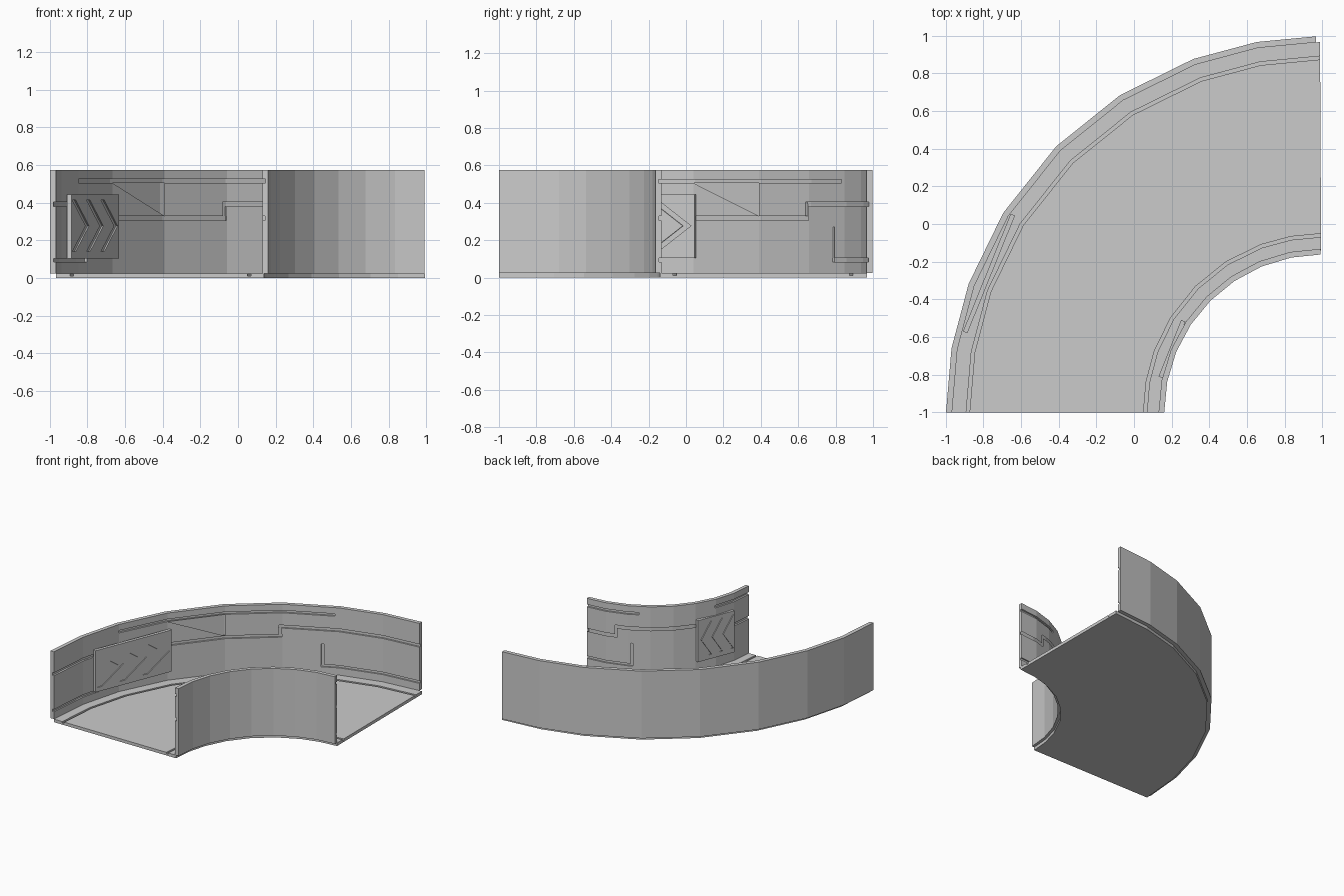
import bpy
import bmesh
from math import sin, cos, radians
from mathutils import Vector

if "Cube" in bpy.data.objects:
    bpy.data.objects.remove(bpy.data.objects["Cube"])

CX, CY = 0.9985, -1.0                                  # centre of the bend
OUTER = [0, 9.8, 20, 32, 45, 57.5, 70, 80, 89.1]       # facet angles, outer side
INNER = [i * 11.25 for i in range(8)] + [89.5]         # facet angles, inner side


def orient(ob):
    bm = bmesh.new()
    bm.from_mesh(ob.data)
    bmesh.ops.recalc_face_normals(bm, faces=bm.faces)
    bm.to_mesh(ob.data)
    bm.free()
    return ob


def make(name, verts, faces):
    me = bpy.data.meshes.new(name)
    me.from_pydata(verts, [], faces)
    ob = bpy.data.objects.new(name, me)
    bpy.context.collection.objects.link(ob)
    return orient(ob)


def polar(r, t, breaks):
    """Point at angle t on the flat facets of a polygonal arc."""
    i = 0
    while i < len(breaks) - 2 and t > breaks[i + 1]:
        i += 1
    a, b = breaks[i], breaks[i + 1]
    rr = r * cos(radians((b - a) / 2)) / cos(radians(t - (a + b) / 2))
    return CX - rr * cos(radians(t)), CY + rr * sin(radians(t))


def arc_block(name, r0, r1, t0, t1, z0, z1, breaks):
    ts = [t0] + [t for t in breaks[1:-1] if t0 + .01 < t < t1 - .01] + [t1]
    verts, faces = [], []
    for t in ts:
        for r, z in ((r0, z0), (r1, z0), (r1, z1), (r0, z1)):
            verts.append((*polar(r, t, breaks), z))
    for i in range(len(ts) - 1):
        a = i * 4
        for k in range(4):
            m = (k + 1) % 4
            faces.append((a + k, a + m, a + 4 + m, a + 4 + k))
    n = len(verts)
    faces += [(3, 2, 1, 0), (n - 4, n - 3, n - 2, n - 1)]
    return make(name, verts, faces)


def carve(ob, cutters):
    for c in cutters:
        m = ob.modifiers.new("cut", 'BOOLEAN')
        m.operation, m.solver, m.object = 'DIFFERENCE', 'EXACT', c
    dg = bpy.context.evaluated_depsgraph_get()
    me = bpy.data.meshes.new_from_object(ob.evaluated_get(dg))
    ob.modifiers.clear()
    ob.data = me
    for c in cutters:
        bpy.data.objects.remove(c)


def wall(name, r0, r1, cut0, cut1, breaks, grooves):
    """Curved wall; each cutter differs slightly in depth so no two are coplanar."""
    ob = arc_block(name, r0, r1, breaks[0], breaks[-1], .025, .575, breaks)
    carve(ob, [arc_block("cutter", cut0 + .0004 * i, cut1 - .0004 * i, *g, breaks)
               for i, g in enumerate(grooves)])


def prism(name, outline, p0, u, n, d0, d1):
    """Extrude a (length, height) outline along n, in a vertical plane."""
    k = len(outline)
    verts = [p0 + u * x + n * d + Vector((0, 0, z)) for d in (d0, d1) for x, z in outline]
    faces = [tuple(range(k)), tuple(range(k, 2 * k))]
    faces += [(i, (i + 1) % k, k + (i + 1) % k, k + i) for i in range(k)]
    return make(name, verts, faces)


def sign(name, a, b, side):
    """Flat plate with three recessed chevrons pointing from a to b."""
    p0, p1 = Vector((*a, 0)), Vector((*b, 0))
    length = (p1 - p0).length
    u = (p1 - p0).normalized()
    n = Vector((u.y, -u.x, 0)) * side
    ob = prism(name, [(0, .105), (length, .105), (length, .445), (0, .445)], p0, u, n, -.025, 0)
    cuts = []
    for i in range(3):
        s, tip, w = (.02 + .3 * i) * length, (.37 + .3 * i) * length, .07 * length
        pts = [(s, .14), (s + w, .14), (tip, .277), (s + w, .414), (s, .414), (tip - w, .277)]
        cuts.append(prism("cutter", pts, p0, u, n, -.008, .02))
    carve(ob, cuts)


# floor with a groove along each wall
floor = arc_block("floor", .86, 1.965, 0, 89.7, 0, .025, OUTER)
carve(floor, [arc_block("cutter", r, r + .018, -3, 93, .012, .05, OUTER) for r in (.93, 1.872)])

# outer wall: top line, stepped middle line, low corner lines
wall("outer_wall", 1.965, 1.997, 1.9, 1.98, OUTER, [
    (20, 69, .505, .525),
    (-3, 23, .38, .404), (22.3, 22.9, .315, .395), (22.2, 57.4, .306, .33),
    (56.7, 57.3, .315, .395), (56.6, 93, .38, .404),
    (-3, 23, .084, .104), (22.3, 22.9, .09, .27),
    (65.9, 93, .084, .104), (66, 66.6, .09, .27)])

# inner wall: same idea, mirrored steps
wall("inner_wall", .838, .868, .853, .92, INNER, [
    (-4, 23, .505, .525), (62, 94, .505, .525),
    (-4, 19, .306, .33), (17.9, 18.9, .315, .395), (17.8, 74.1, .38, .404),
    (73, 74, .315, .395), (72.9, 94, .306, .33),
    (65, 66, .09, .27), (64.9, 94, .084, .104)])

# direction signs
sign("outer_sign", (-.885, -.58), (-.632, .045), 1)
sign("inner_sign", (.13, -.81), (.25, -.51), -1)
